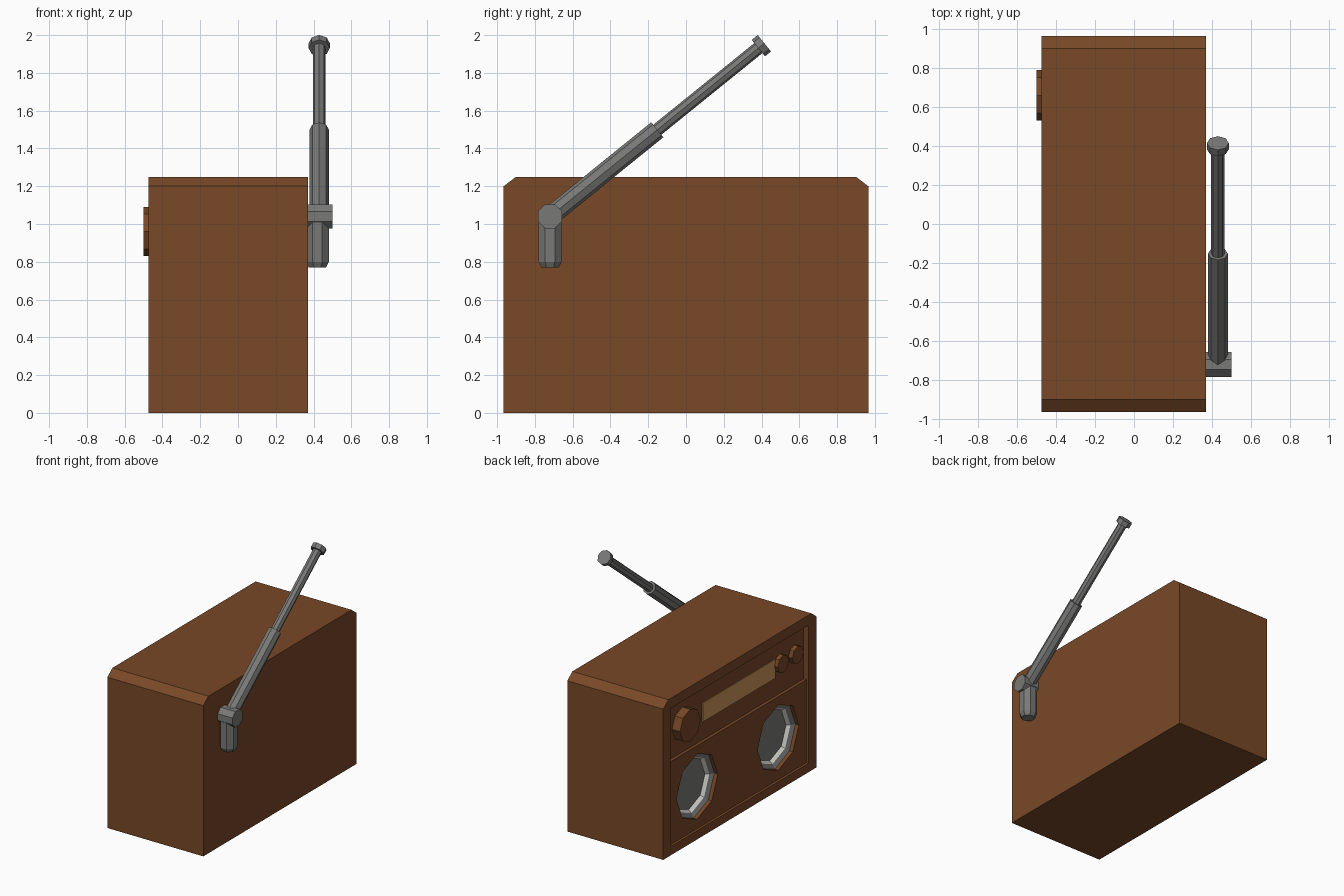
import bpy, bmesh, math
from mathutils import Vector

if "Cube" in bpy.data.objects:
    bpy.data.objects.remove(bpy.data.objects["Cube"])


def material(name, rgb):
    m = bpy.data.materials.new(name)
    m.diffuse_color = (*rgb, 1)
    m.use_nodes = True
    m.node_tree.nodes["Principled BSDF"].inputs["Base Color"].default_value = m.diffuse_color
    return m


WOOD = material("brown wood", (0.188, 0.065, 0.020))
METAL = material("grey metal", (0.19, 0.195, 0.185))
LIGHT = material("pale speaker cone", (0.62, 0.62, 0.58))
DIAL = material("tan dial", (0.60, 0.31, 0.11))


def finish(bm, name, mats):
    me = bpy.data.meshes.new(name)
    bm.to_mesh(me)
    bm.free()
    for m in mats:
        me.materials.append(m)
    ob = bpy.data.objects.new(name, me)
    bpy.context.collection.objects.link(ob)
    return ob


def box(name, lo, hi, mat):
    bm = bmesh.new()
    bmesh.ops.create_cube(bm, size=1)
    for v in bm.verts:
        v.co = [(a + b) / 2 + c * (b - a) for a, b, c in zip(lo, hi, v.co)]
    return finish(bm, name, [mat])


def turned(name, rings, origin, axis, mats, flat=False, open_shell=False):
    """Eight-sided part; rings are (radius, distance along axis, material of next band)."""
    bm = bmesh.new()
    q = Vector(axis).to_track_quat('Z', 'Y')
    n, off = 8, math.pi / 8 if flat else 0
    loops = []
    for r, t, _ in rings:
        loops.append([bm.verts.new(Vector(origin) + q @ Vector(
            (r * math.cos(off + k * math.tau / n), r * math.sin(off + k * math.tau / n), t)))
            for k in range(n)])
    for i in range(len(rings) - 1):
        for k in range(n):
            j = (k + 1) % n
            f = bm.faces.new((loops[i][k], loops[i][j], loops[i + 1][j], loops[i + 1][k]))
            f.material_index = rings[i][2]
    bm.faces.new(loops[-1]).material_index = rings[-1][2]
    if open_shell:  # seen from inside
        bmesh.ops.reverse_faces(bm, faces=bm.faces[:])
    else:
        bm.faces.new(loops[0][::-1])
    return finish(bm, name, mats)


# Cabinet: chamfered outline extruded along x
X0, X1 = -0.475, 0.37
PANEL, DEEP = -0.455, -0.43
outline = [(-0.965, 0), (0.965, 0), (0.965, 1.2), (0.9, 1.25), (-0.9, 1.25), (-0.965, 1.2)]
bm = bmesh.new()
face = bm.faces.new([bm.verts.new((X0, y, z)) for y, z in outline])
ext = bmesh.ops.extrude_face_region(bm, geom=[face])
bmesh.ops.translate(bm, vec=(X1 - X0, 0, 0),
                    verts=[v for v in ext["geom"] if isinstance(v, bmesh.types.BMVert)])
bmesh.ops.recalc_face_normals(bm, faces=bm.faces[:])
cabinet = finish(bm, "cabinet", [WOOD])

# Recessed control panel, speaker panel and speaker holes
cutters = [
    box("speaker_panel_cutter", (-0.6, -0.865, 0.07), (PANEL, 0.865, 1.17), WOOD),
    box("control_panel_cutter", (-0.6, -0.865, 0.73), (DEEP, 0.865, 1.17), WOOD),
]
for y in (-0.51, 0.51):
    cutters.append(turned("speaker_hole_cutter", [(0.26, 0, 0), (0.26, 0.3, 0)],
                          (-0.6, y, 0.405), (1, 0, 0), [WOOD]))
for c in cutters:
    c.hide_render = True
    mod = cabinet.modifiers.new(c.name, 'BOOLEAN')
    mod.operation, mod.solver, mod.object = 'DIFFERENCE', 'EXACT', c
dg = bpy.context.evaluated_depsgraph_get()
cut_mesh = bpy.data.meshes.new_from_object(cabinet.evaluated_get(dg))
cabinet.modifiers.clear()
cabinet.data = cut_mesh
cut_mesh.materials.clear()
cut_mesh.materials.append(WOOD)
for p in cut_mesh.polygons:
    p.material_index = 0
for c in cutters:
    bpy.data.objects.remove(c)

# Speakers: grey surround, pale cone, grey centre
for side, y in (("right", -0.51), ("left", 0.51)):
    turned("speaker_" + side, [(0.26, 0, 0), (0.225, 0.02, 1), (0.205, 0.045, 0)],
           (-0.425, y, 0.405), (1, 0, 0), [METAL, LIGHT], open_shell=True)

# Dial and knobs
box("tuning_dial", (DEEP - 0.006, -0.5, 0.875), (DEEP + 0.002, 0.41, 1.025), DIAL)
for name, y, z, r, depth in (("tuning_knob", 0.66, 0.96, 0.13, 0.07),
                             ("volume_knob", -0.56, 0.975, 0.07, 0.035),
                             ("tone_knob", -0.745, 0.975, 0.07, 0.035)):
    turned(name, [(r, 0, 0), (r, depth, 0)], (DEEP, y, z), (-1, 0, 0), [WOOD])

# Antenna: base post, hinge and telescopic rod
AX, HY, HZ = 0.43, -0.72, 1.04
turned("antenna_base", [(0.05, 0, 0), (0.066, 0.03, 0), (0.066, 0.25, 0)],
       (0.42, HY, 0.77), (0, 0, 1), [METAL], flat=True)
turned("antenna_hinge", [(0.069, 0, 0), (0.069, 0.13, 0)],
       (X1, HY, HZ), (1, 0, 0), [METAL], flat=True)
rod_dir = Vector((0, 1.135, 0.917)).normalized()
turned("antenna_rod", [(0.051, 0, 0), (0.051, 0.73, 0), (0.034, 0.73, 0), (0.034, 1.43, 0)],
       (AX, HY, HZ), rod_dir, [METAL])
turned("antenna_tip", [(0.056, 1.418, 0), (0.056, 1.459, 0)],
       (AX, HY, HZ), rod_dir, [METAL])
